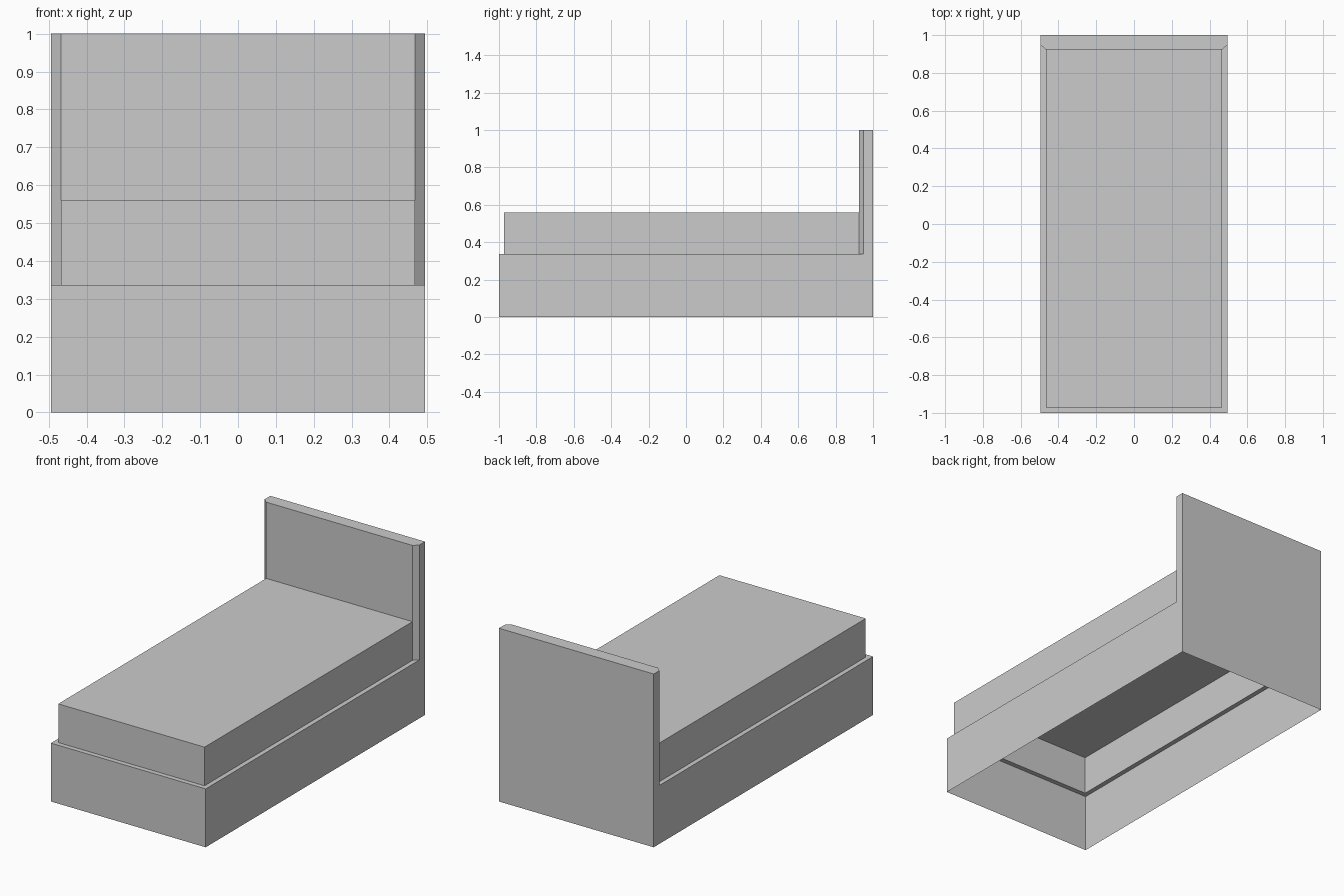
import bpy, bmesh

if "Cube" in bpy.data.objects:
    bpy.data.objects.remove(bpy.data.objects["Cube"])

W, w = 0.494, 0.467                # half widths: base, mattress
FRONT, BACK = -1.0, 1.0
MF, MB, CH = -0.972, 0.924, 0.948  # mattress front and back, headboard chamfer end
LEDGE, TOP, HEAD = 0.337, 0.56, 1.0


def make_part(name, walls, flats):
    """Open sheet part: walls are (plan path, z0, z1), flats are (plan polygon, z)."""
    bm = bmesh.new()
    for path, z0, z1 in walls:
        for a, b in zip(path, path[1:]):
            bm.faces.new([bm.verts.new(p) for p in
                          ((*a, z0), (*b, z0), (*b, z1), (*a, z1))])
    for poly, z in flats:
        bm.faces.new([bm.verts.new((x, y, z)) for x, y in poly])
    bmesh.ops.remove_doubles(bm, verts=bm.verts[:], dist=1e-5)
    mesh = bpy.data.meshes.new(name)
    bm.to_mesh(mesh)
    bm.free()
    obj = bpy.data.objects.new(name, mesh)
    bpy.context.collection.objects.link(obj)
    return obj


# Base: four walls open underneath, with a narrow ledge round the mattress
make_part("bed_base",
          [([(-W, CH), (-W, FRONT), (W, FRONT), (W, CH)], 0, LEDGE),
           ([(W, CH), (W, BACK), (-W, BACK), (-W, CH)], 0, LEDGE)],
          [([(-W, FRONT), (W, FRONT), (w, MF), (-w, MF)], LEDGE),
           ([(W, FRONT), (W, CH), (w, MB), (w, MF)], LEDGE),
           ([(-W, CH), (-W, FRONT), (-w, MF), (-w, MB)], LEDGE)])

# Mattress: hollow, closed at the back by the headboard
make_part("mattress",
          [([(-w, MB), (-w, MF), (w, MF), (w, MB)], LEDGE, TOP)],
          [([(-w, MF), (w, MF), (w, MB), (-w, MB)], TOP)])

# Headboard: chamfered front corners running down to the ledge
sides = [(w, MB), (W, CH), (W, BACK), (-W, BACK), (-W, CH), (-w, MB)]
make_part("headboard",
          [(sides, LEDGE, HEAD), ([(-w, MB), (w, MB)], TOP, HEAD)],
          [(sides, HEAD)])
